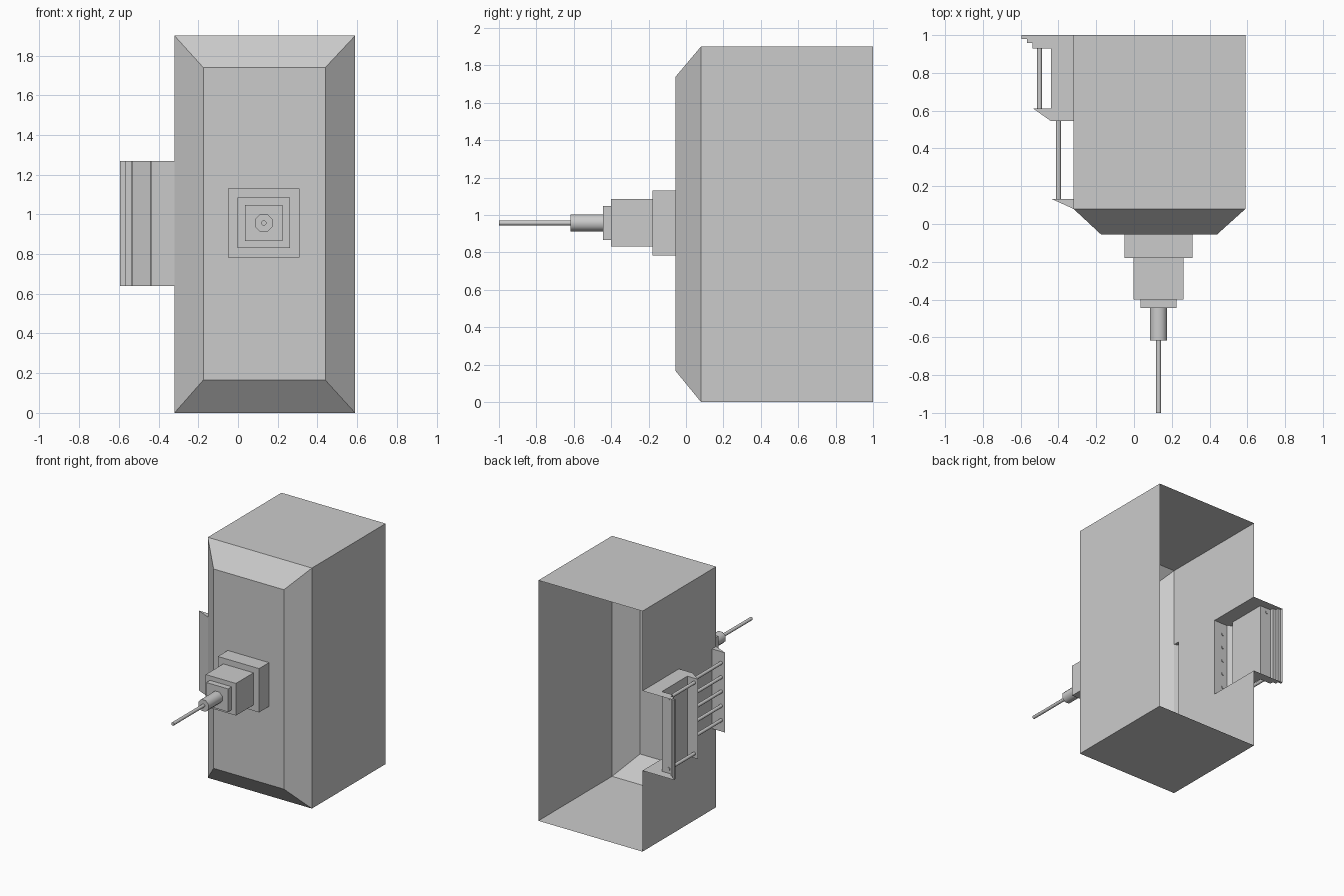
import bpy, bmesh, math
from mathutils import Matrix

if "Cube" in bpy.data.objects:
    bpy.data.objects.remove(bpy.data.objects["Cube"])

grey = bpy.data.materials.new("plain_grey")
grey.use_nodes = True
grey.diffuse_color = (0.6, 0.6, 0.6, 1)
grey.node_tree.nodes["Principled BSDF"].inputs["Base Color"].default_value = (0.6, 0.6, 0.6, 1)

LEFT, RIGHT, FRONT, RIM, BACK, TOP = 0.59, -0.32, -0.055, 0.08, 1.0, 1.9
LOW, HIGH = 0.64, 1.27            # height band of the side bracket
AXIS_X, AXIS_Z = 0.13, 0.957      # centre line of the nozzle


def finish(name, bm, smooth=False):
    bmesh.ops.remove_doubles(bm, verts=bm.verts, dist=0.0001)
    bmesh.ops.recalc_face_normals(bm, faces=bm.faces)
    mesh = bpy.data.meshes.new(name)
    bm.to_mesh(mesh)
    bm.free()
    mesh.materials.append(grey)
    obj = bpy.data.objects.new(name, mesh)
    bpy.context.collection.objects.link(obj)
    if smooth:
        bpy.ops.object.select_all(action='DESELECT')
        obj.select_set(True)
        bpy.context.view_layer.objects.active = obj
        bpy.ops.object.shade_smooth_by_angle(angle=math.radians(50))
    return obj


def face(bm, points):
    return bm.faces.new([bm.verts.new(p) for p in points])


def wall(bm, path, z0, z1):
    # upright sheet following a plan path
    for (xa, ya), (xb, yb) in zip(path, path[1:]):
        face(bm, [(xa, ya, z0), (xb, yb, z0), (xb, yb, z1), (xa, ya, z1)])


def box(name, half_x, half_z, y0, y1):
    bm = bmesh.new()
    bmesh.ops.create_cube(bm, size=1)
    bmesh.ops.scale(bm, vec=(2 * half_x, y1 - y0, 2 * half_z), verts=bm.verts)
    bmesh.ops.translate(bm, vec=(AXIS_X, (y0 + y1) / 2, AXIS_Z), verts=bm.verts)
    finish(name, bm)


def rod(name, x, z, y0, y1, radius):
    bm = bmesh.new()
    bmesh.ops.create_cone(bm, cap_ends=True, segments=8, radius1=radius, radius2=radius, depth=y1 - y0)
    turn = Matrix.Rotation(math.pi / 2, 4, 'X') @ Matrix.Rotation(math.pi / 8, 4, 'Z')
    bmesh.ops.transform(bm, matrix=Matrix.Translation((x, (y0 + y1) / 2, z)) @ turn, verts=bm.verts)
    finish(name, bm, smooth=True)


# Housing: open-backed sheet shell with a chamfered front
bm = bmesh.new()
rim = [(RIGHT, RIM, 0), (LEFT, RIM, 0), (LEFT, RIM, TOP), (RIGHT, RIM, TOP)]
inner = [(-0.175, FRONT, 0.165), (0.44, FRONT, 0.165), (0.44, FRONT, 1.74), (-0.175, FRONT, 1.74)]
face(bm, inner)
for i in range(4):
    j = (i + 1) % 4
    face(bm, [rim[i], rim[j], inner[j], inner[i]])
    if i < 3:
        face(bm, [rim[i], rim[j], (rim[j][0], BACK, rim[j][2]), (rim[i][0], BACK, rim[i][2])])

# Right wall, with openings into the hollow brackets
straight = [(RIGHT, RIM), (RIGHT, BACK)]
wall(bm, straight, 0, LOW)
wall(bm, straight, HIGH, TOP)
wall(bm, [(RIGHT, 0.13), (RIGHT, 0.545)], LOW, HIGH)
finish("housing", bm)

# Hollow brackets: folded plan profiles with top and bottom plates
front_plan = [(RIGHT, RIM), (-0.435, 0.132), (RIGHT, 0.132)]
rear_plan = [(RIGHT, 0.545), (-0.44, 0.545), (-0.535, 0.612), (-0.44, 0.612), (-0.44, 0.93),
             (-0.538, 0.93), (-0.538, 0.957), (-0.567, 0.957), (-0.567, 0.98),
             (-0.595, 0.98), (-0.595, BACK)]
for name, plan in (("front_bracket", front_plan), ("rear_bracket", rear_plan)):
    bm = bmesh.new()
    wall(bm, plan, LOW, HIGH)
    outline = plan + ([(RIGHT, BACK)] if name == "rear_bracket" else [])
    for z in (LOW, HIGH):
        face(bm, [(x, y, z) for x, y in outline])
    finish(name, bm)

# Rods joining the brackets
for i in range(5):
    rod(f"front_rod_{i + 1}", -0.4, 0.955 + 0.113 * (i - 2), 0.126, 0.551, 0.0135)
for name, z in (("lower_rear_rod", 0.675), ("upper_rear_rod", 1.235)):
    rod(name, -0.5, z, 0.605, 0.936, 0.0135)

# Stepped nozzle and needle on the front
box("nozzle_base", 0.18, 0.173, -0.18, FRONT - 0.001)
box("nozzle_block", 0.132, 0.127, -0.4, -0.18)
box("nozzle_plate", 0.095, 0.091, -0.445, -0.4)
rod("nozzle_sleeve", AXIS_X, AXIS_Z, -0.617, -0.445, 0.0485)
rod("needle", AXIS_X, AXIS_Z, -1.0, -0.617, 0.0135)
